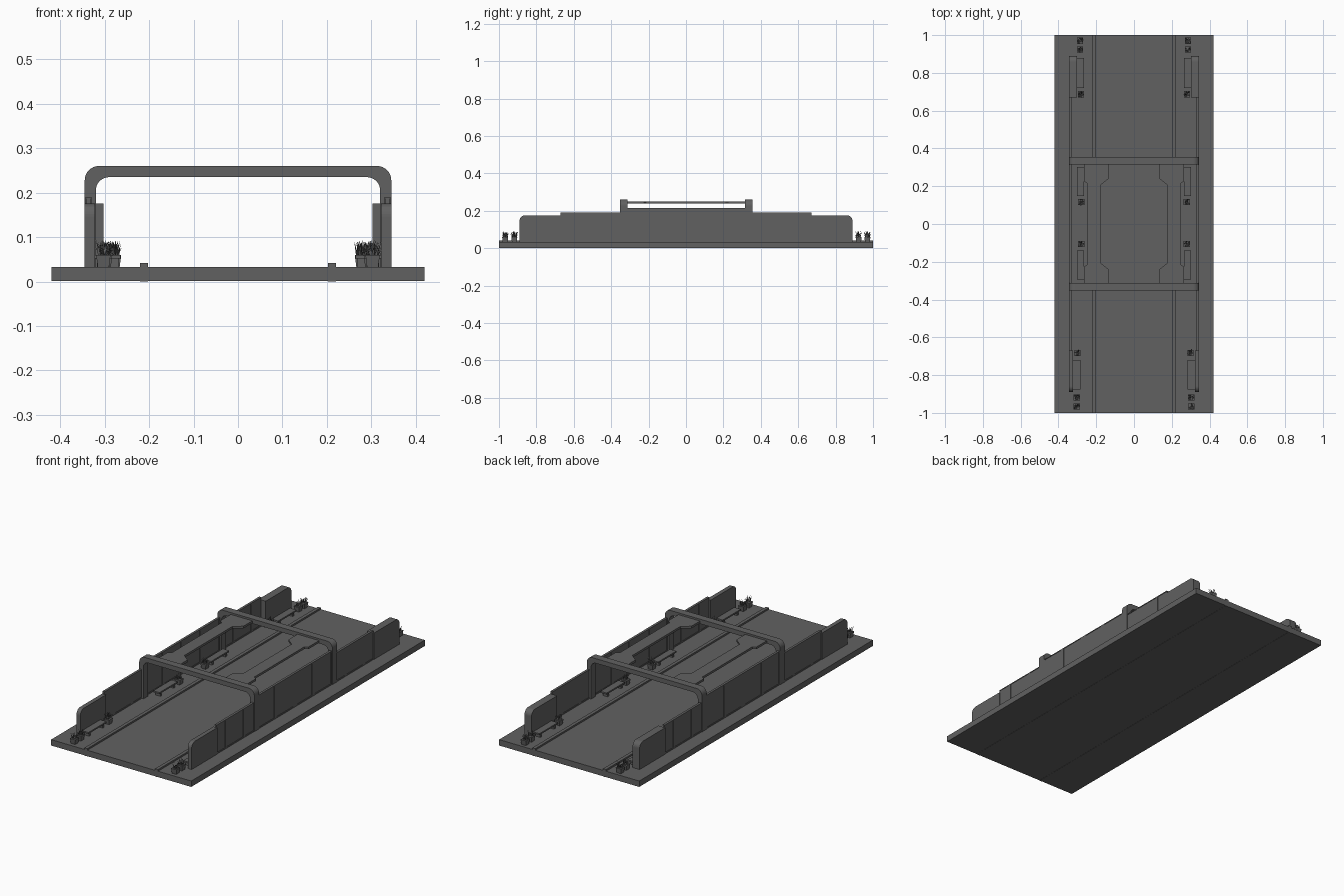
import bpy, bmesh, math, random
from mathutils import Vector, Matrix

if "Cube" in bpy.data.objects:
    bpy.data.objects.remove(bpy.data.objects["Cube"])

random.seed(4)
Z0 = 0.033          # deck height
grey = bpy.data.materials.new("dark_grey")
grey.diffuse_color = (0.12, 0.12, 0.12, 1)
grey.use_nodes = True
grey.node_tree.nodes["Principled BSDF"].inputs["Base Color"].default_value = grey.diffuse_color


def finish(name, bm):
    bmesh.ops.recalc_face_normals(bm, faces=bm.faces)
    me = bpy.data.meshes.new(name)
    bm.to_mesh(me)
    bm.free()
    me.materials.append(grey)
    ob = bpy.data.objects.new(name, me)
    bpy.context.collection.objects.link(ob)
    return ob


def add_prism(bm, pts, axis, a, b):
    """Extrude a 2D outline along an axis from a to b."""
    place = {'x': lambda p: (a, p[0], p[1]),
             'y': lambda p: (p[0], a, p[1]),
             'z': lambda p: (p[0], p[1], a)}[axis]
    face = bm.faces.new([bm.verts.new(place(p)) for p in pts])
    ext = bmesh.ops.extrude_face_region(bm, geom=[face])['geom']
    d = Vector([(b - a) * (axis == k) for k in 'xyz'])
    bmesh.ops.translate(bm, vec=d, verts=[v for v in ext if isinstance(v, bmesh.types.BMVert)])


def add_box(bm, x0, x1, y0, y1, z0, z1):
    add_prism(bm, [(x0, y0), (x1, y0), (x1, y1), (x0, y1)], 'z', z0, z1)


def arc(cx, cz, r, a0, a1, n=8):
    return [(cx + r * math.cos(math.radians(a0 + (a1 - a0) * i / n)),
             cz + r * math.sin(math.radians(a0 + (a1 - a0) * i / n))) for i in range(n + 1)]


def sides(name, build):
    """Build the same part on the left and right (s = -1, +1)."""
    for s, tag in ((-1, "left"), (1, "right")):
        bm = bmesh.new()
        build(bm)
        for v in bm.verts:
            v.co.x *= s
        finish(f"{name}_{tag}", bm)


# Deck with a raised kerb on each side of the road
bm = bmesh.new()
add_box(bm, -0.42, 0.42, -1, 1, 0.001, Z0)
finish("deck", bm)
sides("kerb", lambda b: add_box(b, 0.203, 0.221, -1, 1, 0, 0.042))

# Two rounded portal arches
outline = ([(-0.345, Z0)] + arc(-0.313, 0.228, 0.032, 180, 90) + arc(0.313, 0.228, 0.032, 90, 0)
           + [(0.345, Z0), (0.32, Z0)] + arc(0.29, 0.205, 0.03, 0, 90)
           + arc(-0.29, 0.205, 0.03, 90, 180) + [(-0.32, Z0)])
for yc, tag in ((-0.333, "front"), (0.336, "back")):
    bm = bmesh.new()
    add_prism(bm, outline, 'y', yc - 0.02, yc + 0.02)
    finish("arch_" + tag, bm)

# Overhead beams joining the arches, wide at both ends
half = [(0.135, 0.32), (0.135, 0.24), (0.178, 0.205)]
outer = [(0.247, 0.215), (0.265, 0.225), (0.265, 0.32)]
beam = (half + [(x, -y) for x, y in half[::-1]]
        + [(x, -y) for x, y in outer[::-1]] + outer)
sides("overhead_beam", lambda b: add_prism(b, beam, 'z', 0.238, 0.25))


# Side walls: panels framed by slim ribs and rails
def wall(b, y0, y1, top, ribs):
    add_box(b, 0.332, 0.341, y0, y1, Z0, top - 0.002)
    add_box(b, 0.330, 0.343, y0, y1, top - 0.004, top)
    add_box(b, 0.330, 0.343, y0, y1, Z0, 0.04)
    for y, w in ribs:
        add_box(b, 0.330, 0.343, y - w / 2, y + w / 2, Z0, top - 0.001)


sides("middle_wall", lambda b: wall(b, -0.315, 0.318, 0.215,
                                    [(-0.167, .02), (0, .036), (0.155, .022), (-.312, .01), (.312, .01)]))
sides("front_wall", lambda b: wall(b, -0.672, -0.35, 0.19, [(-0.59, .016), (-0.435, .016)]))
sides("back_wall", lambda b: wall(b, 0.35, 0.672, 0.19, [(0.59, .016), (0.435, .016)]))


# Thick end walls with a rounded outer top corner
def end_wall(sy):
    pts = [(0.67, Z0), (0.67, 0.176)] + arc(0.86, 0.146, 0.03, 90, 0) + [(0.89, Z0)]
    return [(sy * y, z) for y, z in pts]


sides("front_end_wall", lambda b: add_prism(b, end_wall(-1), 'x', 0.322, 0.345))
sides("back_end_wall", lambda b: add_prism(b, end_wall(1), 'x', 0.303, 0.345))


# Benches: slab seat on two legs
def bench(b, x, y0, y1):
    add_box(b, x - 0.019, x + 0.019, y0, y1, 0.052, 0.06)
    for y in (y0 + 0.02, y1 - 0.02):
        add_box(b, x - 0.014, x + 0.014, y - 0.006, y + 0.006, Z0, 0.052)


for i, (x, y0, y1) in enumerate([(0.303, -0.875, -0.72), (0.283, -0.295, -0.14),
                                 (0.283, 0.147, 0.302), (0.283, 0.72, 0.878)]):
    sides(f"bench_{i + 1}", lambda b: bench(b, x, y0, y1))


# Planters: square flared pot with a spreading tuft of grass blades
def planter(b, x, y):
    place = Matrix.Translation((x, y, Z0 + 0.0135)) @ Matrix.Rotation(math.pi / 4, 4, 'Z')
    bmesh.ops.create_cone(b, cap_ends=True, segments=4, radius1=0.018, radius2=0.023,
                          depth=0.027, matrix=place)
    for _ in range(26):
        a = random.uniform(0, 2 * math.pi)
        r, lean = random.uniform(0, 0.011), random.uniform(0.002, 0.013)
        d = Vector((math.cos(a), math.sin(a), 0))
        t = Vector((-d.y, d.x, 0)) * 0.003
        p = Vector((x, y, 0.058)) + d * r
        tip = p + d * lean + Vector((0, 0, random.uniform(0.012, 0.036)))
        base = [b.verts.new(q) for q in (p + t, p - t, p + d * 0.003)]
        top = b.verts.new(tip)
        for k in range(3):
            b.faces.new((base[k], base[(k + 1) % 3], top))


spots = [(0.303, -0.967), (0.303, -0.918), (0.299, -0.683), (0.279, -0.106),
         (0.279, 0.116), (0.281, 0.687), (0.285, 0.923), (0.285, 0.97)]
for i, (x, y) in enumerate(spots):
    sides(f"planter_{i + 1}", lambda b: planter(b, x, y))
